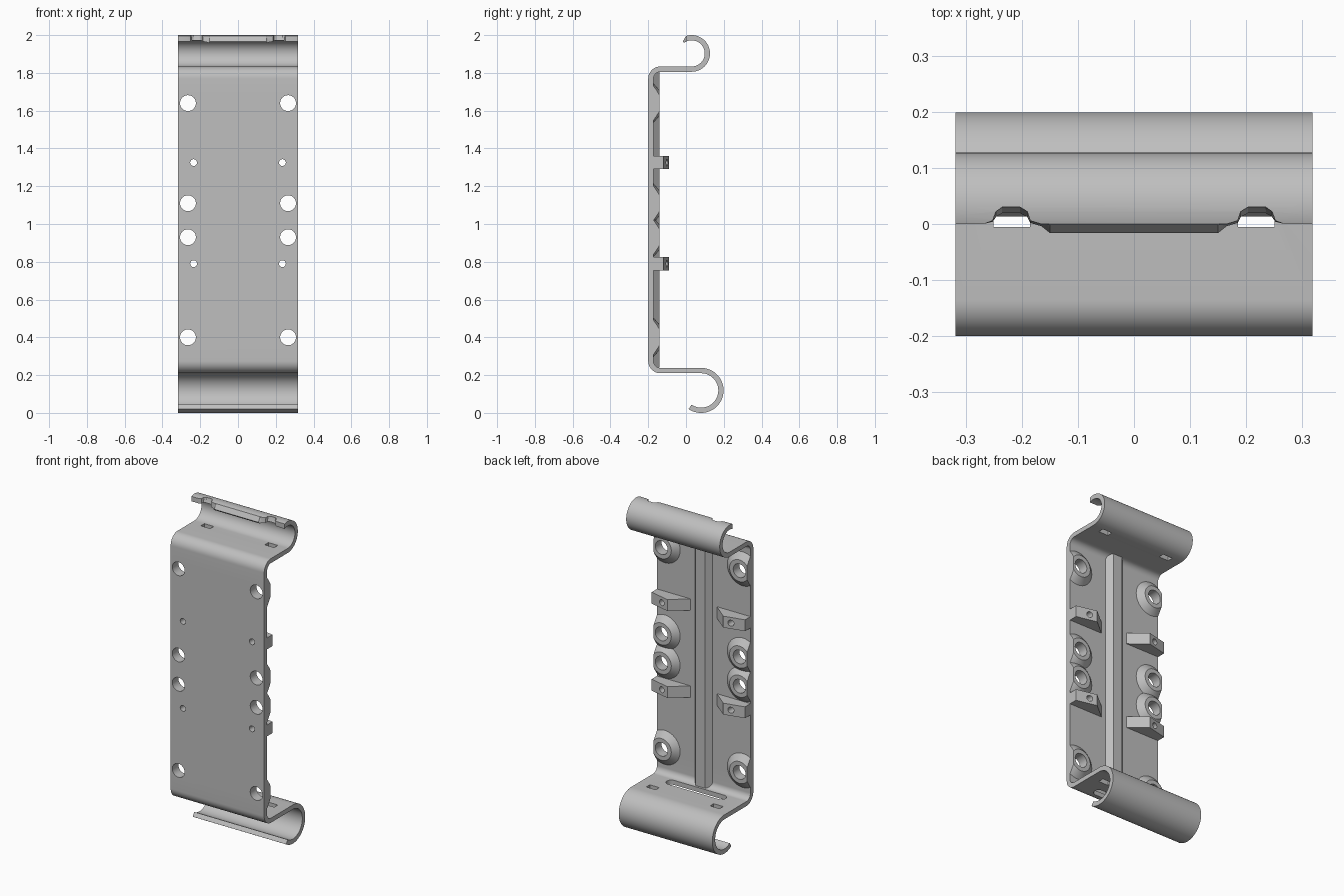
import bpy, bmesh
from math import sin, cos, radians, pi
from mathutils import Vector

if "Cube" in bpy.data.objects:
    bpy.data.objects.remove(bpy.data.objects["Cube"], do_unlink=True)

HALF = 0.318                     # half width of the bracket
BACK, BOSS_TOP = -0.172, -0.14   # rear face of the plate, top of bosses and rib
HOLE_X, HOLE_Z = 0.265, (1.64, 1.11, 0.93, 0.40)
PIN_X, PIN_Z = 0.235, (1.325, 0.79)

steel = bpy.data.materials.new("light_grey")
steel.use_nodes = True
steel.diffuse_color = (0.52, 0.52, 0.52, 1)
steel.node_tree.nodes["Principled BSDF"].inputs["Base Color"].default_value = (0.52, 0.52, 0.52, 1)


def arc(cx, cy, r, start, end, steps=28):
    angles = [radians(start + (end - start) * i / steps) for i in range(steps + 1)]
    return [(cx + r * cos(a), cy + r * sin(a)) for a in angles]


def prism(bm, points, direction):
    """Extrude a closed outline along a vector."""
    face = bm.faces.new([bm.verts.new(p) for p in points])
    out = bmesh.ops.extrude_face_region(bm, geom=[face], use_keep_orig=True)
    verts = [v for v in out["geom"] if isinstance(v, bmesh.types.BMVert)]
    bmesh.ops.translate(bm, verts=verts, vec=Vector(direction))


def drill(bm, x, z, r):
    ring = arc(x, z, r, 0, 360, 32)[:-1]
    prism(bm, [(a, -0.25, b) for a, b in ring], (0, 0.21, 0))


def make(name, bm):
    bmesh.ops.recalc_face_normals(bm, faces=bm.faces[:])
    mesh = bpy.data.meshes.new(name)
    bm.to_mesh(mesh)
    bm.free()
    mesh.materials.append(steel)
    obj = bpy.data.objects.new(name, mesh)
    bpy.context.collection.objects.link(obj)
    return obj


# Bent plate: front panel, two shelves and two open hooks
top, bottom = (0.03, 1.903), (0.08, 0.119)
upper, lower = (-0.135, 1.769), (-0.135, 0.275)


def side(hook_a, corner, hook_b):
    return (arc(*top, hook_a, 126, -90, 48) + arc(*upper, corner, 90, 180, 12)
            + arc(*lower, corner, 180, 270, 12) + arc(*bottom, hook_b, 90, -124, 48))


outline = side(0.097, 0.037, 0.119) + side(0.069, 0.065, 0.091)[::-1]
bm = bmesh.new()
prism(bm, [(-HALF, y, z) for y, z in outline], (2 * HALF, 0, 0))
plate = make("bent_plate", bm)
parts = [plate]

# Holes and slots
bm = bmesh.new()
for s in (-1, 1):
    for z in HOLE_Z:
        drill(bm, s * HOLE_X, z, 0.042)
    for z in PIN_Z:
        drill(bm, s * PIN_X, z, 0.018)
    for z in (1.79, 0.19):
        xa, xb = s * 0.185, s * 0.25
        prism(bm, [(xa, -0.005, z), (xb, -0.005, z), (xb, 0.03, z), (xa, 0.03, z)], (0, 0, 0.07))
long_slot = arc(0.17, -0.1, 0.03, -90, 90, 12) + arc(-0.17, -0.1, 0.03, 90, 270, 12)
prism(bm, [(x, y, 0.18) for x, y in long_slot], (0, 0, 0.08))
holes = make("hole_cutter", bm)

# Lip trimmer: notches and a sloping central tongue on the upper hook (x, top y, low y)
half_lip = [(0.15, 0.0, -0.016), (0.165, 0.0, -0.004), (0.185, 0.006, 0.002), (0.19, 0.022, 0.012),
            (0.203, 0.03, 0.018), (0.235, 0.03, 0.018), (0.246, 0.022, 0.012), (0.252, 0.006, 0.004),
            (0.268, 0.0, 0.0), (0.34, 0.0, 0.0)]
lip = [(-x, a, b) for x, a, b in half_lip[::-1]] + half_lip
bm = bmesh.new()
rows = [[bm.verts.new(p) for p in row] for row in zip(
    *[((x, -0.1, 2.02), (x, a, 2.02), (x, a, 1.995), (x, b, 1.968), (x, b, 1.92), (x, -0.1, 1.92))
      for x, a, b in lip])]
for i, row in enumerate(rows):
    following = rows[(i + 1) % len(rows)]
    for k in range(len(lip) - 1):
        bm.faces.new((row[k], row[k + 1], following[k + 1], following[k]))
for end in (0, -1):
    bm.faces.new([row[end] for row in rows])
bmesh.ops.triangulate(bm, faces=bm.faces[:])
trimmer = make("lip_cutter", bm)

# Conical bosses around the large holes, trimmed flush with the plate edge
for s, label in ((1, "left"), (-1, "right")):
    for n, z in enumerate(HOLE_Z, 1):
        bm = bmesh.new()
        rings = [[bm.verts.new((x, y, h)) for x, h in arc(s * HOLE_X, z, r, 0, 360, 48)[:-1]]
                 for r, y in ((0.107, BACK - 0.002), (0.067, BOSS_TOP))]
        for i in range(48):
            j = (i + 1) % 48
            bm.faces.new((rings[0][i], rings[0][j], rings[1][j], rings[1][i]))
        for ring in rings:
            bm.faces.new(ring)
        cut = bmesh.ops.bisect_plane(bm, geom=bm.verts[:] + bm.edges[:] + bm.faces[:],
                                     plane_co=(s * HALF, 0, 0), plane_no=(s, 0, 0), clear_outer=True)
        bmesh.ops.holes_fill(bm, edges=[e for e in bm.edges if e.is_boundary])
        parts.append(make(f"{label}_boss_{n}", bm))

    # Wedge blocks around the pin holes
    for n, z in enumerate(PIN_Z, 1):
        bm = bmesh.new()
        shape = [(0.09, BACK - 0.002), (0.09, BACK), (0.19, -0.09), (HALF, -0.12), (HALF, BACK - 0.002)]
        prism(bm, [(s * x, y, z - 0.035) for x, y in shape], (0, 0, 0.07))
        parts.append(make(f"{label}_wedge_block_{n}", bm))

# Central stiffening rib
bm = bmesh.new()
shape = [(-0.062, BACK - 0.002), (-0.032, BOSS_TOP), (0.032, BOSS_TOP), (0.062, BACK - 0.002)]
prism(bm, [(x, y, 0.24) for x, y in shape], (0, 0, 1.567))
rib = make("centre_rib", bm)

# Cut the parts, then drop the cutters
for obj in parts:
    for cutter in ([holes, trimmer] if obj is plate else [holes]):
        mod = obj.modifiers.new("cut", "BOOLEAN")
        mod.operation, mod.solver, mod.object = "DIFFERENCE", "EXACT", cutter
depsgraph = bpy.context.evaluated_depsgraph_get()
for obj in parts:
    cut_mesh = bpy.data.meshes.new_from_object(obj.evaluated_get(depsgraph))
    obj.modifiers.clear()
    obj.data = cut_mesh
for cutter in (holes, trimmer):
    bpy.data.objects.remove(cutter, do_unlink=True)

# Smooth curves, sharp edges
bpy.ops.object.select_all(action="DESELECT")
for obj in parts + [rib]:
    obj.select_set(True)
bpy.context.view_layer.objects.active = plate
bpy.ops.object.shade_smooth_by_angle(angle=radians(25))
